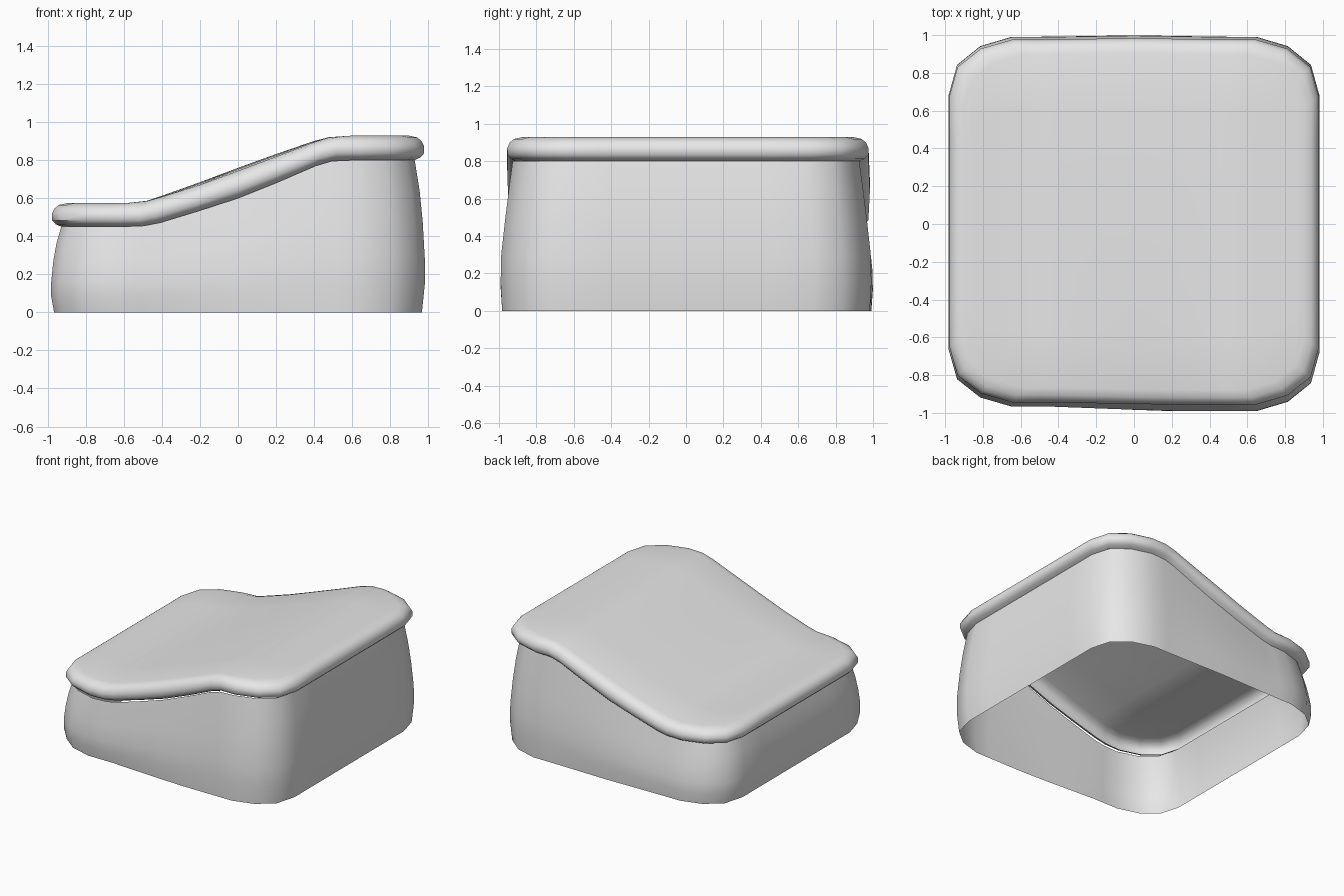
import bpy
import bmesh

old = bpy.data.objects.get("Cube")
if old:
    bpy.data.objects.remove(old)

grey = bpy.data.materials.new("plain grey")
grey.use_nodes = True
grey.diffuse_color = (0.8, 0.8, 0.8, 1)
grey.node_tree.nodes["Principled BSDF"].inputs["Base Color"].default_value = (0.8, 0.8, 0.8, 1)

# Rounded square plan: front half, left to right, as fractions of the half width
CORNER = [(1, 0.69), (0.955, 0.85), (0.83, 0.95), (0.66, 1)]
FRONT = [(-u, -v) for u, v in CORNER]
FRONT += [(u, -1) for u in (-0.53, -0.44, -0.22, 0, 0.22, 0.44, 0.53)]
FRONT += [(u, -v) for u, v in reversed(CORNER)]
ROWS = 6

# Side profile: x, rim underside height, lid top height
RAMP = [(-0.52, 0.45, 0.573), (-0.42, 0.468, 0.6), (-0.2, 0.535, 0.67), (0, 0.6, 0.743),
        (0.2, 0.68, 0.818), (0.42, 0.775, 0.902), (0.51, 0.8, 0.928)]


def ramp(x, k):
    """Height of the slope at x; k=1 rim underside, k=2 lid top."""
    if x <= RAMP[0][0]:
        return RAMP[0][k]
    for a, b in zip(RAMP, RAMP[1:]):
        if x <= b[0]:
            return a[k] + (b[k] - a[k]) * (x - a[0]) / (b[0] - a[0])
    return RAMP[-1][k]


def plan_ring():
    """Closed outline, counter-clockwise, with the straight ends divided."""
    ends = [FRONT[-1][1] * (1 - 2 * j / ROWS) for j in range(1, ROWS)]
    ring = list(FRONT) + [(1, v) for v in ends]
    ring += [(u, -v) for u, v in reversed(FRONT)]
    return ring + [(-1, v) for v in reversed(ends)]


def loft(bm, rings):
    loops = [[bm.verts.new(p) for p in ring] for ring in rings]
    n = len(loops[0])
    for low, high in zip(loops, loops[1:]):
        for i in range(n):
            k = (i + 1) % n
            bm.faces.new((low[i], low[k], high[k], high[i]))
    return loops


def finish(name, bm):
    mesh = bpy.data.meshes.new(name)
    bm.to_mesh(mesh)
    bm.free()
    mesh.materials.append(grey)
    obj = bpy.data.objects.new(name, mesh)
    bpy.context.collection.objects.link(obj)
    bpy.ops.object.select_all(action="DESELECT")
    obj.select_set(True)
    bpy.context.view_layer.objects.active = obj
    bpy.ops.object.shade_smooth_by_angle(angle=0.8)


def sway(u, v, amount):
    """Small hand-made bow of the front and back sides."""
    if v < 0:
        return -v * amount * max(0, min(1, (0.15 - u) / 0.6))
    return 0.008 * max(0, 1 - abs(u) * 2) * v


PLAN = plan_ring()

# Walls: bulging, open at the bottom; height fraction, half width, half depth
WALL = [(0, 0.966, 0.983), (0.18, 0.981, 0.991), (0.36, 0.981, 0.989),
        (0.6, 0.97, 0.968), (0.8, 0.954, 0.948), (1, 0.928, 0.927)]
rings = []
for f, sx, sy in WALL:
    rings.append([(u * sx, v * sy + sway(u, v, 0.035 * (1 - f)), f * ramp(u * sx, 1))
                  for u, v in PLAN])
bm = bmesh.new()
loft(bm, rings)
finish("box_walls", bm)

# Lid: rolled rim lofted outward, then a crowned sheet spanning front to back
RIM = [(0, 0.928), (0.1, 0.957), (0.27, 0.977), (0.55, 0.978),
       (0.78, 0.964), (0.93, 0.94), (1, 0.9)]
rings = []
for t, s in RIM:
    ring = []
    for u, v in PLAN:
        x = u * s
        ring.append((x, v * (s - 0.012) + 0.01 + sway(u, v, 0.012),
                     ramp(x, 1) * (1 - t) + ramp(x, 2) * t))
    rings.append(ring)
bm = bmesh.new()
edge = loft(bm, rings)[-1]

cols = len(FRONT)
back = edge[cols + ROWS - 1:2 * cols + ROWS - 1][::-1]
grid = []
for i in range(cols):
    a, b = edge[i], back[i]
    if i == 0:
        inner = edge[2 * cols + ROWS - 1:][::-1]
    elif i == cols - 1:
        inner = edge[cols:cols + ROWS - 1]
    else:
        inner = []
        for j in range(1, ROWS):
            p = a.co.lerp(b.co, j / ROWS)
            w = 4 * j / ROWS * (1 - j / ROWS)
            p.z += 0.016 * w * max(0, 1 - (p.x / 0.5) ** 2)
            inner.append(bm.verts.new(p))
    grid.append([a] + inner + [b])
for c, d in zip(grid, grid[1:]):
    for j in range(ROWS):
        bm.faces.new((c[j], d[j], d[j + 1], c[j + 1]))
finish("lid_with_rolled_rim", bm)
